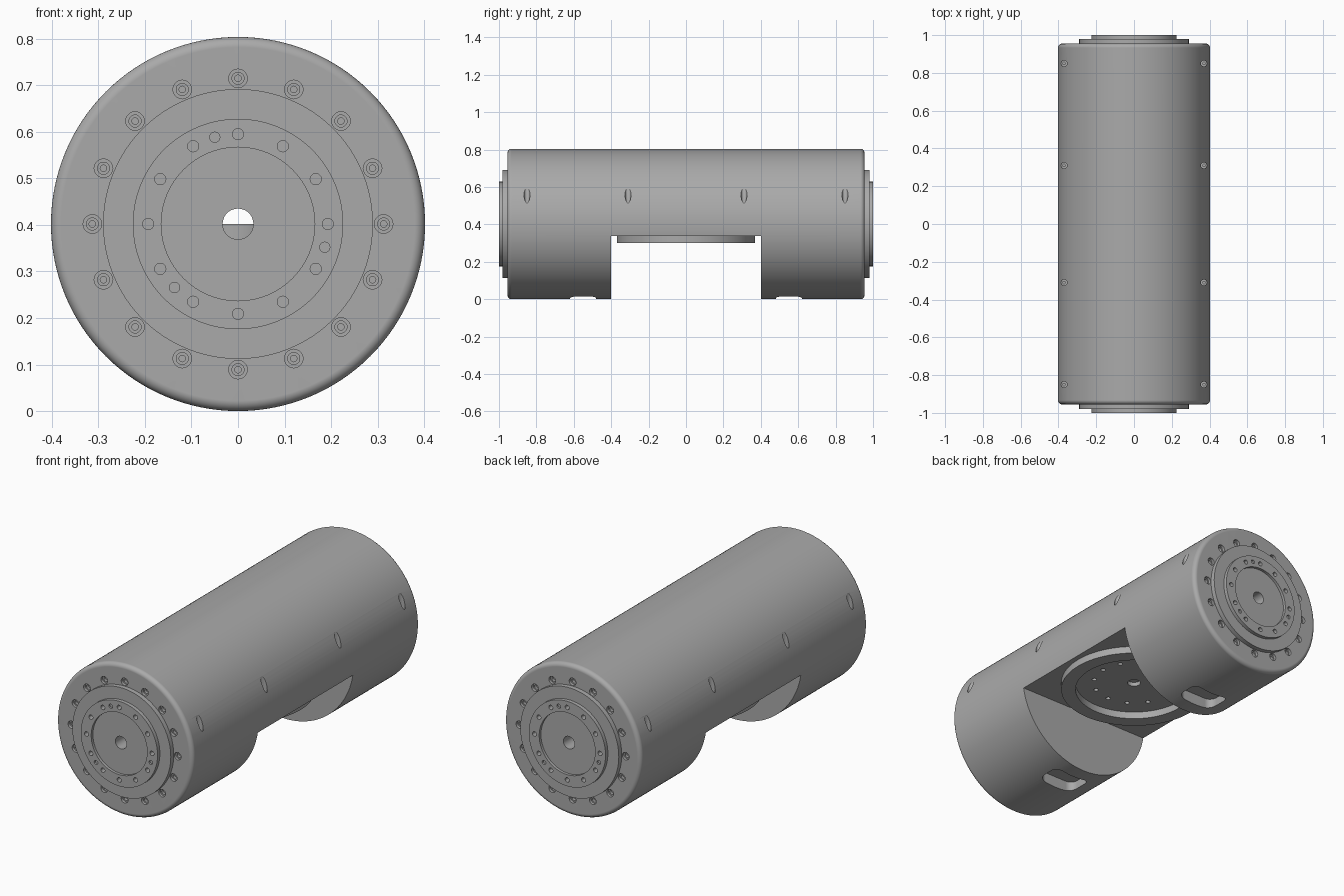
import bpy, bmesh
from math import pi, sin, cos, radians
from mathutils import Matrix, Vector

cube = bpy.data.objects.get("Cube")
if cube:
    bpy.data.objects.remove(cube, do_unlink=True)

R = 0.402          # housing radius, also the height of its axis
END = 0.955        # housing half length
BORE = 0.033

metal = bpy.data.materials.new("machined grey")
metal.use_nodes = True
GREY = (0.4, 0.4, 0.4, 1)
metal.diffuse_color = GREY
shader = next(n for n in metal.node_tree.nodes if n.type == 'BSDF_PRINCIPLED')
shader.inputs["Base Color"].default_value = GREY


def lathe(bm, profile, matrix=Matrix(), sides=96):
    """Spin a closed (radius, height) loop around the local z axis."""
    rings = []
    for k in range(sides):
        a = 2 * pi * k / sides
        rings.append([bm.verts.new(matrix @ Vector((r * cos(a), r * sin(a), h)))
                      for r, h in profile])
    n = len(profile)
    for k in range(sides):
        p, q = rings[k], rings[(k + 1) % sides]
        for i in range(n):
            j = (i + 1) % n
            if profile[i][0] or profile[j][0]:
                bm.faces.new((p[i], q[i], q[j], p[j]))


def drill(bm, matrix, steps, top=0.05, sides=20):
    """Stepped hole cutter; steps are (radius, depth) from wide to narrow."""
    profile = [(0, top), (steps[0][0], top)]
    for i, (r, d) in enumerate(steps):
        profile.append((r, -d))
        profile.append((steps[i + 1][0] if i + 1 < len(steps) else 0, -d))
    lathe(bm, profile, matrix, sides)


def block(bm, centre, size, corner=0):
    """Box, with its upright edges rounded when a corner radius is given."""
    part = bmesh.new()
    bmesh.ops.create_cube(part, size=1)
    bmesh.ops.scale(part, vec=size, verts=part.verts)
    if corner:
        upright = [e for e in part.edges
                   if abs(e.verts[0].co.z - e.verts[1].co.z) > size[2] / 2]
        bmesh.ops.bevel(part, geom=upright, offset=corner, segments=6,
                        profile=0.5, affect='EDGES')
    bmesh.ops.translate(part, vec=centre, verts=part.verts)
    temp = bpy.data.meshes.new("temp")
    part.to_mesh(temp)
    part.free()
    bm.from_mesh(temp)
    bpy.data.meshes.remove(temp)


def make(name, bm):
    bmesh.ops.remove_doubles(bm, verts=bm.verts, dist=1e-5)
    bmesh.ops.recalc_face_normals(bm, faces=bm.faces)
    mesh = bpy.data.meshes.new(name)
    bm.to_mesh(mesh)
    bm.free()
    mesh.materials.append(metal)
    obj = bpy.data.objects.new(name, mesh)
    bpy.context.collection.objects.link(obj)
    return obj


def finish(obj, cutters=()):
    """Cut the part, then smooth its round faces and keep flats flat."""
    for cutter in cutters:
        mod = obj.modifiers.new("cut", 'BOOLEAN')
        mod.object, mod.operation, mod.solver = cutter, 'DIFFERENCE', 'EXACT'
    bpy.context.view_layer.update()
    graph = bpy.context.evaluated_depsgraph_get()
    mesh = bpy.data.meshes.new_from_object(obj.evaluated_get(graph))
    obj.modifiers.clear()
    obj.data = mesh
    mesh.shade_smooth()
    mesh.set_sharp_from_angle(angle=radians(30))
    weighted = obj.modifiers.new("weighted normals", 'WEIGHTED_NORMAL')
    weighted.keep_sharp = True
    for cutter in cutters:
        bpy.data.objects.remove(cutter, do_unlink=True)


def end_frame(turn):
    """Frame of an end face: x across, y up, z outwards along the axis."""
    return (Matrix.Translation((0, 0, R)) @ Matrix.Rotation(turn, 4, 'Z')
            @ Matrix.Rotation(pi / 2, 4, 'X'))


def around(radius, angle, height):
    return Matrix.Translation((radius * cos(angle), radius * sin(angle), height))


ends = {"front": end_frame(0), "back": end_frame(pi)}

# Housing: a bored cylinder with rounded rims
fillet = 0.022
rim = [(R - fillet + fillet * sin(a), END - fillet + fillet * cos(a))
       for a in (pi / 2 * i / 6 for i in range(7))]
half = [(BORE, END)] + rim
bm = bmesh.new()
lathe(bm, half + [(r, -h) for r, h in reversed(half)], ends["front"], 128)
housing = make("housing", bm)

# Underside notch and the two rounded pockets beside it
bm = bmesh.new()
block(bm, (0, 0, 0.069), (1.2, 0.8, 0.538))
for y in (-0.55, 0.55):
    block(bm, (0, y, -0.02), (0.216, 0.14, 0.16), 0.04)
notch_cutter = make("notch_cutter", bm)

# Rim bolt holes, side screw holes and the holes of the lower mount
bm = bmesh.new()
for frame in ends.values():
    for k in range(16):
        drill(bm, frame @ around(0.313, 2 * pi * k / 16, END),
              [(0.02, 0.015), (0.013, 0.03), (0.007, 0.05)])
for x in (-0.37, 0.37):
    for y in (-0.85, -0.31, 0.31, 0.85):
        drill(bm, Matrix.Translation((x, y, 0.6)),
              [(0.016, 0.1), (0.007, 0.13)], 0.1)
flip = Matrix.Translation((0, 0, 0.338)) @ Matrix.Rotation(pi, 4, 'X')
for k in range(12):
    drill(bm, flip @ around(0.205, 2 * pi * k / 12, 0), [(0.012, 0.03)], 0.02)
drill(bm, flip, [(BORE, 0.025)], 0.02, 32)
hole_cutter = make("hole_cutter", bm)
for cutter in (notch_cutter, hole_cutter):
    cutter.hide_render = True
finish(housing, (notch_cutter, hole_cutter))

# Stepped output flange on each end
for side, frame in ends.items():
    bm = bmesh.new()
    lathe(bm, [(BORE, 0.94), (0.29, 0.94), (0.29, 0.98), (0.226, 0.98),
               (0.226, 1.0), (0.165, 1.0), (0.165, 0.985), (BORE, 0.985)], frame)
    flange = make(side + "_flange", bm)
    bm = bmesh.new()
    for k in range(12):
        drill(bm, frame @ around(0.193, 2 * pi * k / 12, 1), [(0.012, 0.035)])
    # Shallow dowel holes between the bolts
    for degrees in (105, 225, 345):
        drill(bm, frame @ around(0.193, radians(degrees), 1), [(0.011, 0.01)])
    cutter = make("flange_cutter", bm)
    cutter.hide_render = True
    finish(flange, (cutter,))

# Lower mounting ring hanging in the notch
bm = bmesh.new()
lathe(bm, [(0.297, 0.3), (0.37, 0.3), (0.37, 0.345), (0.297, 0.345)])
finish(make("lower_ring", bm))

# Core of the lower mount, reaching up to the middle of the bore
bm = bmesh.new()
lathe(bm, [(0, 0.36), (0.1, 0.36), (0.1, R), (0, R)], sides=48)
finish(make("lower_core", bm))
